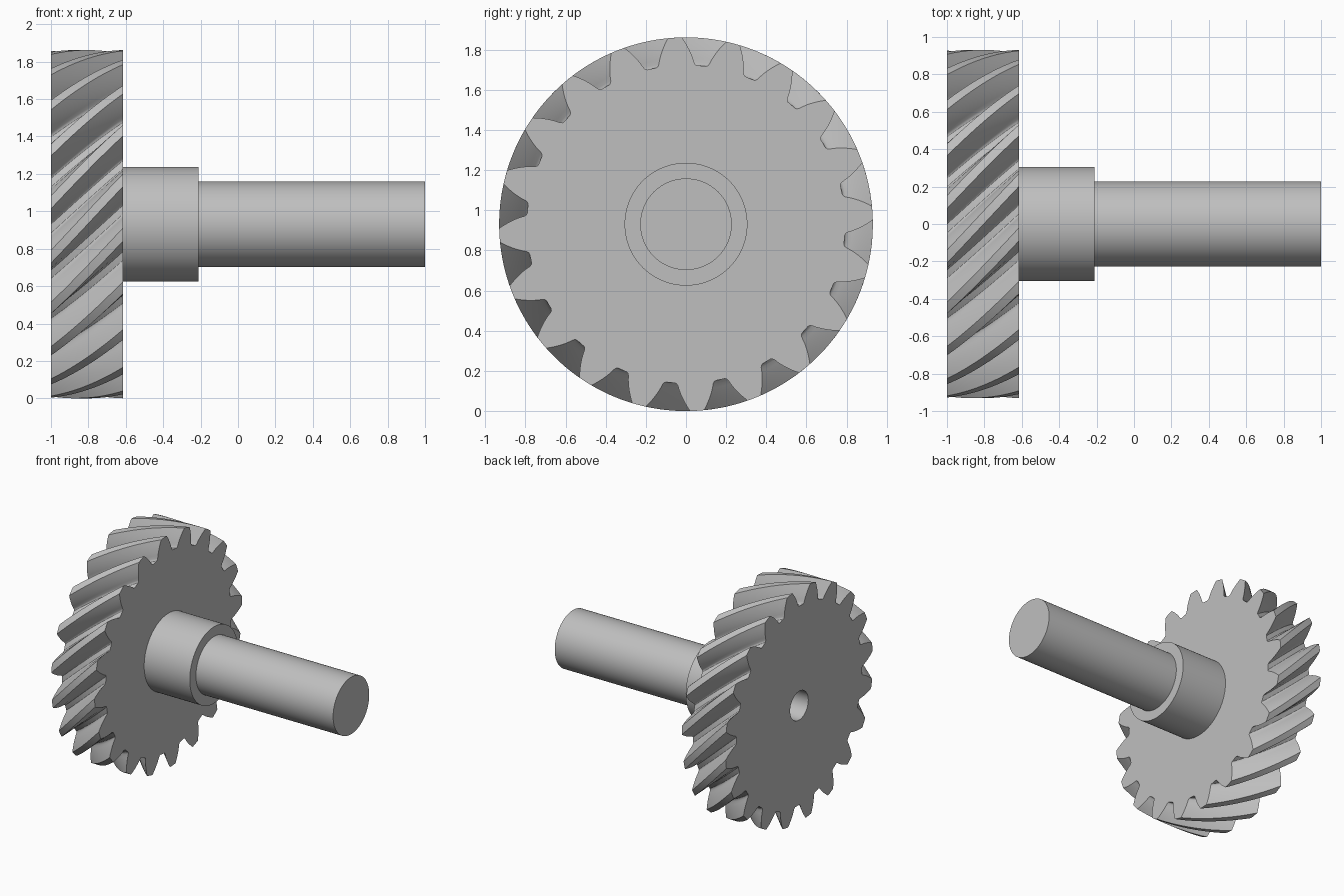
import bpy, bmesh, math

if "Cube" in bpy.data.objects:
    bpy.data.objects.remove(bpy.data.objects["Cube"])

# Overall layout: the axis runs along x
R_TIP, R_ROOT, R_BORE = 0.931, 0.793, 0.115
CZ = R_TIP
X0, X1 = -1.0, -0.615
TEETH, SLICES = 20, 14
R_PITCH = 0.869
PRESSURE = math.atan(math.tan(math.radians(20)) / math.cos(math.radians(45)))
R_BASE = R_PITCH * math.cos(PRESSURE)
TWIST = (X1 - X0) / R_PITCH          # 45 degree helix

steel = bpy.data.materials.new("plain grey")
steel.diffuse_color = (0.52, 0.52, 0.52, 1)
steel.use_nodes = True
steel.node_tree.nodes["Principled BSDF"].inputs["Base Color"].default_value = steel.diffuse_color


def finish(name, bm):
    bmesh.ops.recalc_face_normals(bm, faces=bm.faces)
    me = bpy.data.meshes.new(name)
    bm.to_mesh(me)
    bm.free()
    me.materials.append(steel)
    ob = bpy.data.objects.new(name, me)
    bpy.context.collection.objects.link(ob)
    bpy.ops.object.select_all(action='DESELECT')
    ob.select_set(True)
    bpy.context.view_layer.objects.active = ob
    bpy.ops.object.shade_smooth_by_angle(angle=math.radians(30))
    return ob


def ring(bm, x, pts):
    """Closed ring of (radius, angle) points in the plane x."""
    return [bm.verts.new((x, r * math.cos(a), CZ + r * math.sin(a))) for r, a in pts]


def bridge(bm, a, b):
    n = len(a)
    for i in range(n):
        j = (i + 1) % n
        bm.faces.new((a[i], a[j], b[j], b[i]))


def circle(r, n):
    return [(r, math.tau * i / n) for i in range(n)]


def half_tooth(r):
    """Half the angular width of an involute tooth at radius r."""
    inv = lambda t: math.tan(t) - t
    return math.pi / (2 * TEETH) + inv(PRESSURE) - inv(math.acos(R_BASE / r))


def gear_profile():
    r_low = R_ROOT + 0.014
    flank = [(R_ROOT, half_tooth(R_ROOT) + 0.014),
             (R_ROOT + 0.004, half_tooth(R_ROOT) + 0.004)]
    for i in range(7):
        r = r_low + (R_TIP - r_low) * i / 6
        flank.append((r, half_tooth(r)))
    tip = half_tooth(R_TIP)
    tooth = [(r, -h) for r, h in flank]
    tooth += [(R_TIP, tip * k) for k in (-0.4, 0.4)]
    tooth += [(r, h) for r, h in reversed(flank)]
    tooth.append((R_ROOT, math.pi / TEETH))
    return [(r, a + math.tau * k / TEETH) for k in range(TEETH) for r, a in tooth]


# Helical gear with a bore
bm = bmesh.new()
profile = gear_profile()
phase = math.radians(84.4 + 9)
rings = []
for s in range(SLICES + 1):
    t = s / SLICES
    turn = phase + TWIST * (1 - t)
    rings.append(ring(bm, X0 + (X1 - X0) * t, [(r, a + turn) for r, a in profile]))
for a, b in zip(rings, rings[1:]):
    bridge(bm, a, b)
bores = [ring(bm, x, circle(R_BORE, 48)) for x in (X0, X1)]
bridge(bm, *bores)
for outer, inner in ((rings[0], bores[0]), (rings[-1], bores[1])):
    edges = []
    for loop in (outer, inner):
        edges += [bm.edges.get((loop[i - 1], loop[i])) for i in range(len(loop))]
    bmesh.ops.triangle_fill(bm, edges=edges, use_beauty=True, normal=(1, 0, 0))
finish("helical_gear", bm)


# Hub and shaft: plain cylinders, each slightly set into its neighbour
def cylinder(name, r, xa, xb):
    bm = bmesh.new()
    a, b = (ring(bm, x, circle(r, 96)) for x in (xa, xb))
    bridge(bm, a, b)
    bm.faces.new(a)
    bm.faces.new(b)
    finish(name, bm)


cylinder("hub", 0.306, X1 - 0.005, -0.212)
cylinder("shaft", 0.228, -0.222, 1.0)
